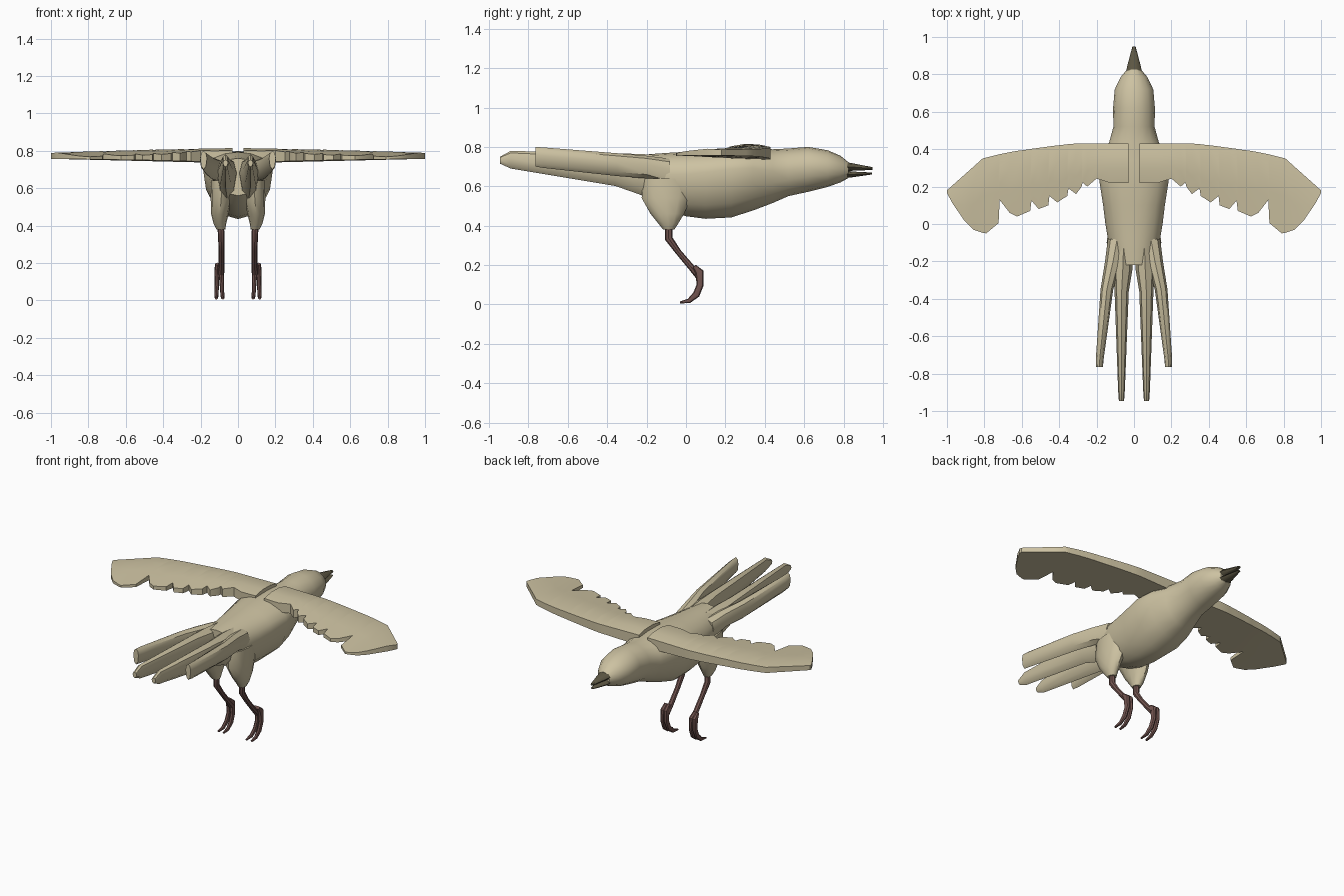
import bpy, bmesh, math
from mathutils import Vector

if "Cube" in bpy.data.objects:
    bpy.data.objects.remove(bpy.data.objects["Cube"])


def material(name, rgb):
    m = bpy.data.materials.new(name)
    m.diffuse_color = (*rgb, 1)
    m.use_nodes = True
    m.node_tree.nodes["Principled BSDF"].inputs["Base Color"].default_value = m.diffuse_color
    return m


FEATHER = material("cream_feather", (0.61, 0.54, 0.36))
BEAK = material("dark_beak", (0.115, 0.10, 0.06))
LEG = material("brown_leg", (0.17, 0.09, 0.08))


def loft(name, rings, mat, mirror=False, angle=40):
    """Skin a list of equal-length rings, cap the ends, optionally mirror in x."""
    bm = bmesh.new()
    loops = [[bm.verts.new(p) for p in r] for r in rings]
    n = len(loops[0])
    for a, b in zip(loops, loops[1:]):
        for i in range(n):
            j = (i + 1) % n
            bm.faces.new((a[i], a[j], b[j], b[i]))
    bm.faces.new(loops[0])
    bm.faces.new(loops[-1])
    bmesh.ops.recalc_face_normals(bm, faces=bm.faces)
    me = bpy.data.meshes.new(name)
    bm.to_mesh(me)
    bm.free()
    me.materials.append(mat)
    ob = bpy.data.objects.new(name, me)
    bpy.context.collection.objects.link(ob)
    bpy.ops.object.select_all(action='DESELECT')
    ob.select_set(True)
    bpy.context.view_layer.objects.active = ob
    bpy.ops.object.shade_smooth_by_angle(angle=math.radians(angle))
    if mirror:
        mod = ob.modifiers.new("mirror", 'MIRROR')
        mod.use_axis[0] = True
        mod.use_mirror_merge = False
    return ob


def oval_y(y, xc, rx, zb, zt, wide=0.5, n=16):
    """Ring facing y, with its widest level at the fraction 'wide' of its height."""
    zm = zb + (zt - zb) * wide
    pts = []
    for i in range(n):
        a = 2 * math.pi * i / n
        s = math.sin(a)
        pts.append((xc + rx * math.cos(a), y, zm + s * ((zt - zm) if s > 0 else (zm - zb))))
    return pts


def oval_z(x, y, z, rx, ry, n=12):
    return [(x + rx * math.cos(2 * math.pi * i / n), y + ry * math.sin(2 * math.pi * i / n), z)
            for i in range(n)]


def tube(path, n=8):
    """Rings across a path in the y-z plane: (x, y, z, half width, half depth)."""
    rings = []
    for i, (x, y, z, rx, rd) in enumerate(path):
        a, b = path[max(i - 1, 0)], path[min(i + 1, len(path) - 1)]
        t = Vector((0, b[1] - a[1], b[2] - a[2])).normalized()
        side = Vector((0, -t.z, t.y))
        rings.append([Vector((x + rx * math.cos(2 * math.pi * k / n), y, z))
                      + side * rd * math.sin(2 * math.pi * k / n) for k in range(n)])
    return rings


# body and head: y, half width, bottom, top, widest level
BODY = [(0.825, 0.038, 0.642, 0.722, .5), (0.785, 0.072, 0.62, 0.755, .5),
        (0.72, 0.103, 0.597, 0.783, .52), (0.62, 0.112, 0.572, 0.80, .55),
        (0.52, 0.110, 0.55, 0.792, .55), (0.44, 0.132, 0.515, 0.788, .6),
        (0.34, 0.172, 0.477, 0.795, .68), (0.23, 0.185, 0.442, 0.793, .7),
        (0.10, 0.165, 0.435, 0.783, .68), (0.0, 0.153, 0.448, 0.775, .65),
        (-0.09, 0.138, 0.475, 0.77, .62), (-0.15, 0.125, 0.51, 0.766, .6),
        (-0.22, 0.105, 0.56, 0.76, .6)]
loft("body", [oval_y(y, 0, w, b, t, k) for y, w, b, t, k in BODY], FEATHER)

# tail feathers: y, centre x, half width, bottom, top
INNER = [(-0.10, .055, .05, .50, .755), (-0.24, .06, .052, .56, .765),
         (-0.36, .066, .038, .602, .766), (-0.89, .067, .018, .69, .78),
         (-0.945, .067, .014, .715, .75)]
OUTER = [(-0.08, .09, .05, .60, .74), (-0.20, .112, .043, .64, .755),
         (-0.35, .145, .034, .652, .768), (-0.72, .183, .021, .693, .797),
         (-0.765, .184, .018, .70, .80)]
loft("inner_tail_feather", [oval_y(*r, .6, 8) for r in INNER], FEATHER, True)
loft("outer_tail_feather", [oval_y(*r, .6, 8) for r in OUTER], FEATHER, True)

# wings: x, leading y, trailing y, with notches between the feather tips
WING = [(0.03, .43, .22), (0.13, .43, .22), (0.20, .43, .243), (0.25, .43, .20),
        (0.275, .43, .222), (0.28, .43, .20), (0.31, .43, .16), (0.35, .427, .19),
        (0.357, .426, .15), (0.41, .42, .115), (0.452, .415, .15), (0.458, .414, .10),
        (0.51, .407, .08), (0.548, .402, .125), (0.555, .40, .07), (0.625, .391, .04),
        (0.665, .384, .06), (0.718, .373, .128), (0.724, .372, .005), (0.79, .355, -.05),
        (0.81, .35, -.047), (0.86, .305, -.03), (0.905, .265, .015), (0.97, .207, .11),
        (1.0, .18, .165)]


def wing_z(x, u):
    """Top and bottom height at span x and chord position u."""
    crest, lead, trail = .822 - .032 * x, .800 - .014 * x, .768
    if u < .25:
        top = lead + (crest - lead) * u / .25
    else:
        top = crest + (trail - crest) * min(1, (u - .25) / .75)
    return top, .733 + .024 * x + .012 * u * (1 - x)


def wing_ring(x, lead, trail):
    ys = [lead, lead - min(.09, (lead - trail) * .3), lead - min(.2, (lead - trail) * .65), trail]
    zs = [wing_z(x, (lead - y) / .4) for y in ys]
    return ([(x, y, z[0]) for y, z in zip(ys, zs)]
            + [(x, y, z[1]) for y, z in reversed(list(zip(ys, zs)))])


loft("wing", [wing_ring(*s) for s in WING], FEATHER, True)

# feathered thighs: x, y, z, half width, half depth
THIGH = [(.085, -.09, .64, .06, .13), (.09, -.10, .54, .056, .125),
         (.097, -.095, .46, .046, .085), (.097, -.09, .41, .034, .05),
         (.092, -.088, .38, .024, .028)]
loft("thigh", [oval_z(*r) for r in THIGH], FEATHER, True)

# beak halves with a slight gap: y, half width, bottom, top
for name, rows in {
        "upper_beak": [(.815, .042, .675, .722), (.845, .036, .679, .717), (.948, .009, .683, .697)],
        "lower_beak": [(.815, .040, .643, .680), (.845, .034, .646, .675), (.945, .009, .660, .670)]}.items():
    loft(name, [oval_y(y, 0, w, b, t, .5, 8) for y, w, b, t in rows], BEAK)

# legs and toes
SHANK = [(.092, -.088, .41, .018, .019), (.090, -.088, .335, .017, .020),
         (.088, -.04, .268, .015, .015), (.088, .03, .185, .016, .016),
         (.092, .065, .15, .02, .022)]
loft("leg", tube(SHANK), LEG, True)
TOE = [(.042, .195, .012, .010), (.068, .165, .015, .022), (.072, .10, .012, .018),
       (.052, .05, .011, .018), (.015, .018, .010, .012), (-.03, .010, .007, .005)]
for name, x0, x1 in (("inner_toe", .092, .080), ("outer_toe", .110, .117)):
    path = [(x0 + (x1 - x0) * i / 5, *r) for i, r in enumerate(TOE)]
    loft(name, tube(path), LEG, True)
